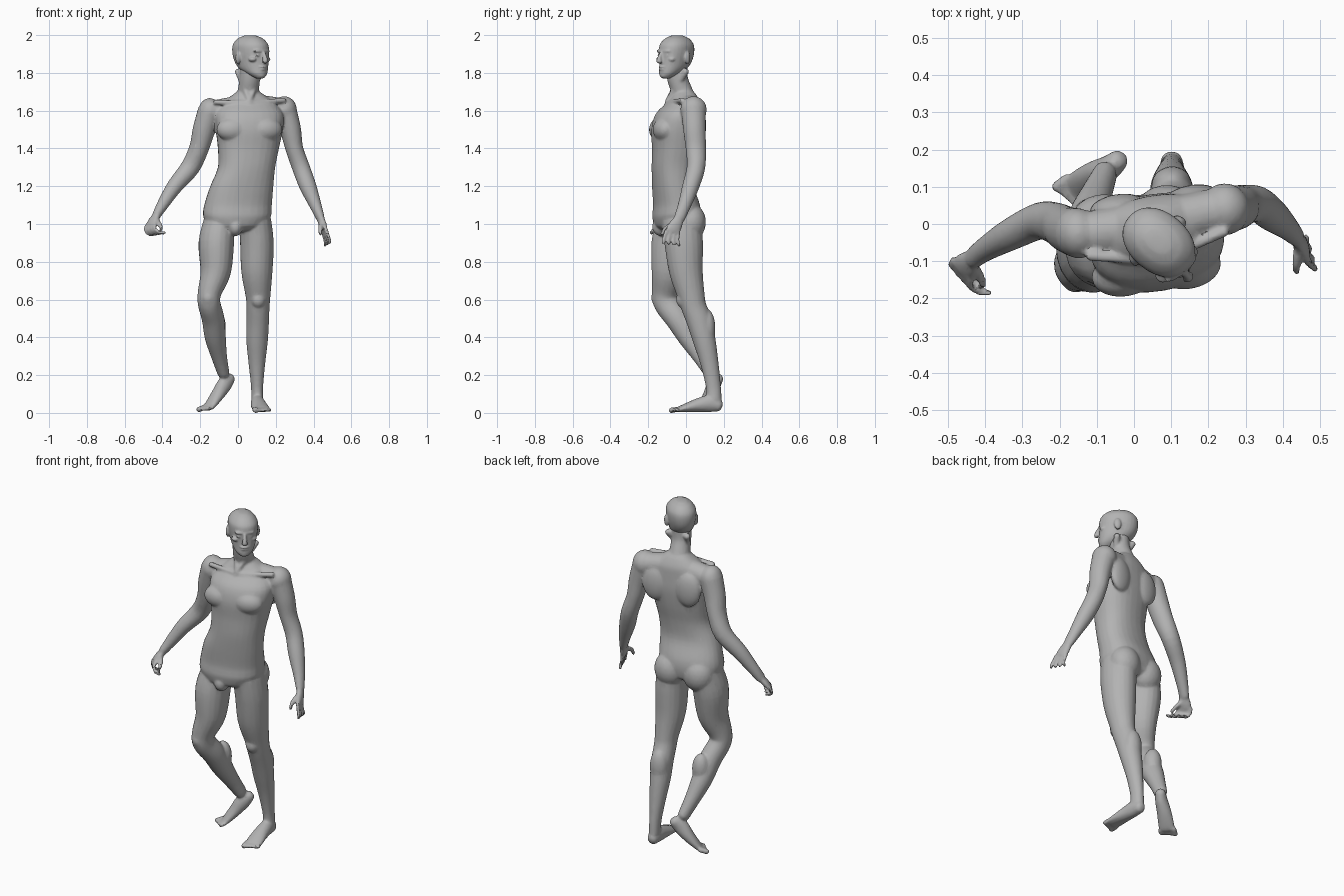
import bpy, bmesh, math
from mathutils import Vector, Matrix

SKIN = bpy.data.materials.new("skin_grey")
SKIN.diffuse_color = (0.45, 0.45, 0.45, 1)
SIDE = Vector((0.98, 0.17, 0))        # left-right axis of the slightly turned body
UP = Vector((0, 0, 1))


def spline(pts, steps=4):
    """Catmull-Rom through rows of (x, y, z, half_width, half_depth)."""
    out = []
    for i in range(len(pts) - 1):
        p = [pts[max(0, min(len(pts) - 1, i + k))] for k in (-1, 0, 1, 2)]
        for s in range(steps):
            t = s / steps
            out.append([0.5 * (2 * b + (c - a) * t + (2 * a - 5 * b + 4 * c - d) * t * t
                               + (3 * b - a - 3 * c + d) * t ** 3) for a, b, c, d in zip(*p)])
    return out + [list(pts[-1])]


def tube(bm, pts, side=SIDE, level=False, power=2.0, dome=0.7, n=20):
    """Closed oval tube with rounded ends."""
    rows = spline(pts)
    pos = [Vector(r[:3]) for r in rows]
    last = len(rows) - 1
    rings = []
    for i, r in enumerate(rows):
        t = UP if level else (pos[min(i + 1, last)] - pos[max(i - 1, 0)]).normalized()
        rings.append((pos[i], t, r[3], r[4]))
    h0, h1 = (dome * min(rings[k][2:]) for k in (0, -1))
    (p, t, a, b), (q, w, c, d) = rings[0], rings[-1]
    rings = ([(p - t * h0 * f, t, a * g, b * g) for f, g in ((0.95, 0.4), (0.6, 0.8))] + rings
             + [(q + w * h1 * f, w, c * g, d * g) for f, g in ((0.6, 0.8), (0.95, 0.4))])
    loops = []
    for p, t, a, b in rings:
        u = (side - t * side.dot(t)).normalized()
        v = t.cross(u)
        loop = []
        for k in range(n):
            co, si = math.cos(2 * math.pi * k / n), math.sin(2 * math.pi * k / n)
            x = math.copysign(abs(co) ** (2 / power), co)
            y = math.copysign(abs(si) ** (2 / power), si)
            loop.append(bm.verts.new(p + u * a * x + v * b * y))
        loops.append(loop)
    for l, m in zip(loops, loops[1:]):
        for k in range(n):
            bm.faces.new((l[k], l[(k + 1) % n], m[(k + 1) % n], m[k]))
    bm.faces.new(loops[0][::-1])
    bm.faces.new(loops[-1])


def blob(bm, centre, radii, turn=0.17):
    m = Matrix.Translation(centre) @ Matrix.Rotation(turn, 4, 'Z') @ Matrix.Diagonal((*radii, 1))
    bmesh.ops.create_icosphere(bm, subdivisions=3, radius=1, matrix=m)


def fuse(bm, name, voxel, ratio, smooth):
    """Melt the overlapping parts into one skin and thin it out."""
    bmesh.ops.recalc_face_normals(bm, faces=bm.faces)
    me = bpy.data.meshes.new(name)
    bm.to_mesh(me)
    bm.free()
    ob = bpy.data.objects.new(name, me)
    bpy.context.collection.objects.link(ob)
    rm = ob.modifiers.new("skin", 'REMESH')
    rm.mode, rm.voxel_size = 'VOXEL', voxel
    sm = ob.modifiers.new("soften", 'SMOOTH')
    sm.factor, sm.iterations = 0.5, smooth
    ob.modifiers.new("thin", 'DECIMATE').ratio = ratio
    dg = bpy.context.evaluated_depsgraph_get()
    baked = bpy.data.meshes.new_from_object(ob.evaluated_get(dg))
    ob.modifiers.clear()
    ob.data = baked
    baked.materials.clear()
    baked.materials.append(SKIN)
    bpy.ops.object.select_all(action='DESELECT')
    ob.select_set(True)
    bpy.context.view_layer.objects.active = ob
    bpy.ops.object.shade_smooth_by_angle(angle=math.radians(35))
    return ob


bm = bmesh.new()

# torso, shoulder girdle and neck
tube(bm, [(-.01, -.05, .99, .15, .115), (-.005, -.05, 1.04, .18, .125), (0, -.05, 1.1, .18, .12),
          (.02, -.068, 1.2, .168, .108), (.045, -.066, 1.3, .152, .113), (.055, -.055, 1.4, .162, .122),
          (.06, -.05, 1.5, .178, .13), (.06, -.04, 1.58, .18, .118), (.057, -.015, 1.64, .14, .088),
          (.055, -.01, 1.69, .075, .06)], level=True, power=2.3, dome=.3, n=28)
tube(bm, [(-.15, -.03, 1.59, .06, .06), (.06, .0, 1.62, .065, .065), (.24, .04, 1.605, .06, .06)], side=UP)
tube(bm, [(.055, .0, 1.64, .07, .062), (.055, -.02, 1.7, .058, .056), (.062, -.045, 1.77, .054, .055),
          (.068, -.05, 1.86, .055, .06)])

# chest, shoulder blades, buttocks and pelvis front
for x, y in ((-.025, -.135), (.145, -.115)):
    blob(bm, (x, y, 1.5), (.09, .06, .065))
for x, y in ((-.045, .045), (.155, .07)):
    blob(bm, (x, y, 1.52), (.075, .035, .1))
for x, y in ((-.085, .0), (.085, .025)):
    blob(bm, (x, y, 1.01), (.09, .08, .1))
blob(bm, (-.015, -.13, .985), (.04, .05, .05))

# collarbones and front neck cords
for x, y, z in ((-.12, -.085, 1.645), (.245, -.02, 1.655)):
    tube(bm, [(.06, -.1, 1.64, .013, .013), (x, y, z, .014, .014)], side=UP)
for x, y in ((.0, -.01), (.12, .0)):
    tube(bm, [(.06, -.1, 1.65, .012, .012), (x, y, 1.81, .018, .018)])

# arms
ARMS = {
    "right": [(-.15, -.025, 1.6, .062, .068), (-.18, -.015, 1.5, .06, .062), (-.207, 0, 1.4, .052, .058),
              (-.253, .008, 1.3, .051, .05), (-.335, -.03, 1.2, .042, .043), (-.4, -.068, 1.1, .031, .033),
              (-.432, -.092, 1.045, .023, .03)],
    "left": [(.248, .04, 1.605, .062, .066), (.278, .045, 1.5, .056, .06), (.298, .052, 1.4, .047, .054),
             (.333, .053, 1.3, .047, .049), (.37, .025, 1.2, .045, .045), (.41, -.008, 1.1, .032, .035),
             (.437, -.035, 1.03, .022, .03)]}
for pts in ARMS.values():
    tube(bm, pts)
blob(bm, (-.15, -.025, 1.595), (.06, .068, .072))
blob(bm, (.245, .04, 1.605), (.066, .07, .072))


def hand(wrist, knuckles, spread, bends, thumb):
    """Palm, four bent fingers and a thumb; spread runs across the knuckles."""
    w, k, s = Vector(wrist), Vector(knuckles), Vector(spread)
    side = s.normalized()
    tube(bm, [(*w, .026, .019), (*w.lerp(k, .55), .036, .019), (*k, .038, .015)], side=side)
    for i in range(4):
        p = k + s * (i / 3 - .5)
        row = [(*p, .011, .011)]
        for b in bends:
            p = p + Vector(b) + s * (i / 3 - .5) * .12
            row.append((*p, .0095, .0095))
        tube(bm, row, side=side, n=10)
    a, b, c = w.lerp(k, .3), *map(Vector, thumb)
    tube(bm, [(*a, .014, .014), (*b, .012, .012), (*c, .01, .01)], n=10)


hand((-.432, -.092, 1.045), (-.462, -.122, .995), (.045, -.05, .008),
     ((-.003, -.018, -.024), (.022, -.012, -.02), (.024, .002, -.003)),
     ((-.415, -.135, 1.0), (-.405, -.165, .975)))
hand((.437, -.035, 1.03), (.458, -.07, .965), (.018, -.062, .01),
     ((.008, -.008, -.03), (.008, -.003, -.026), (0, .004, -.016)),
     ((.437, -.105, .98), (.437, -.128, .945)))

# legs
tube(bm, [(-.1, -.05, 1.02, .08, .105), (-.115, -.072, .9, .094, .112), (-.118, -.088, .75, .081, .096),
          (-.15, -.11, .64, .063, .072), (-.153, -.103, .58, .06, .068), (-.132, -.045, .5, .06, .066),
          (-.12, .018, .4, .056, .06), (-.1, .08, .3, .042, .046), (-.077, .135, .21, .032, .038)])
tube(bm, [(.09, -.025, 1.02, .085, .105), (.1, -.012, .9, .089, .103), (.1, 0, .75, .083, .09),
          (.106, .028, .62, .066, .072), (.106, .042, .56, .061, .067), (.104, .072, .48, .06, .067),
          (.101, .098, .38, .057, .06), (.1, .125, .26, .044, .048), (.101, .145, .14, .032, .04),
          (.102, .15, .07, .032, .04)])

# kneecaps and calves
blob(bm, (-.155, -.15, .61), (.038, .034, .045))
blob(bm, (.108, -.018, .6), (.038, .034, .045))
blob(bm, (-.115, .02, .46), (.05, .05, .09))
blob(bm, (.1, .11, .45), (.053, .045, .1))


def foot(pts, side, toe_step):
    """Sole tube from heel to ball with five toes."""
    s = Vector(side).normalized()
    tube(bm, pts, side=s)
    ball, d = Vector(pts[-1][:3]), Vector(toe_step)
    for i in range(5):
        p = ball + s * (i - 2) * .019
        r = .011 + (.004 if i == 0 else 0)
        q = p + d * (1 - .1 * i)
        tube(bm, [(*p, r, r), (*q, r, r)], side=s, n=10)


foot([(.101, .172, .038, .03, .034), (.103, .13, .05, .036, .046), (.11, .06, .04, .042, .036),
      (.12, -.005, .026, .048, .022), (.126, -.035, .019, .046, .016)], (.98, .17, 0), (.006, -.04, -.006))
foot([(-.042, .172, .185, .028, .03), (-.068, .15, .155, .034, .042), (-.105, .13, .1, .04, .034),
      (-.14, .105, .05, .044, .023), (-.155, .092, .03, .044, .017)], (.6, -.8, 0), (-.032, -.024, -.013))

fuse(bm, "body", .007, .3, 4)

# head, built facing forward and then turned to the figure's left
bm = bmesh.new()
tube(bm, [(0, -.07, 1.775, .026, .026), (0, -.052, 1.795, .047, .053), (0, -.02, 1.825, .063, .084),
          (0, -.003, 1.865, .072, .1), (0, .003, 1.91, .079, .106), (0, .004, 1.95, .077, .101),
          (0, .006, 1.98, .056, .075), (0, .006, 1.992, .036, .05)], level=True, power=2.15, dome=.2, n=28)
tube(bm, [(0, -.1, 1.905, .009, .012), (0, -.113, 1.88, .011, .014), (0, -.119, 1.86, .016, .014)])
blob(bm, (0, -.088, 1.915), (.055, .017, .012), 0)       # brow
blob(bm, (0, -.1, 1.832), (.025, .012, .006), 0)         # upper lip
blob(bm, (0, -.098, 1.819), (.022, .012, .006), 0)       # lower lip
blob(bm, (0, -.088, 1.788), (.025, .017, .016), 0)       # chin
for s in (-1, 1):
    blob(bm, (s * .047, -.07, 1.872), (.022, .022, .014), 0)      # cheekbone
    blob(bm, (s * .03, -.092, 1.893), (.013, .008, .006), 0)      # eye
    blob(bm, (s * .08, .012, 1.88), (.012, .02, .034), s * .35)   # ear
head = fuse(bm, "head", .005, .3, 2)
head.data.transform(Matrix.Translation((.069, -.052, 0)) @ Matrix.Rotation(math.radians(40), 4, 'Z'))
